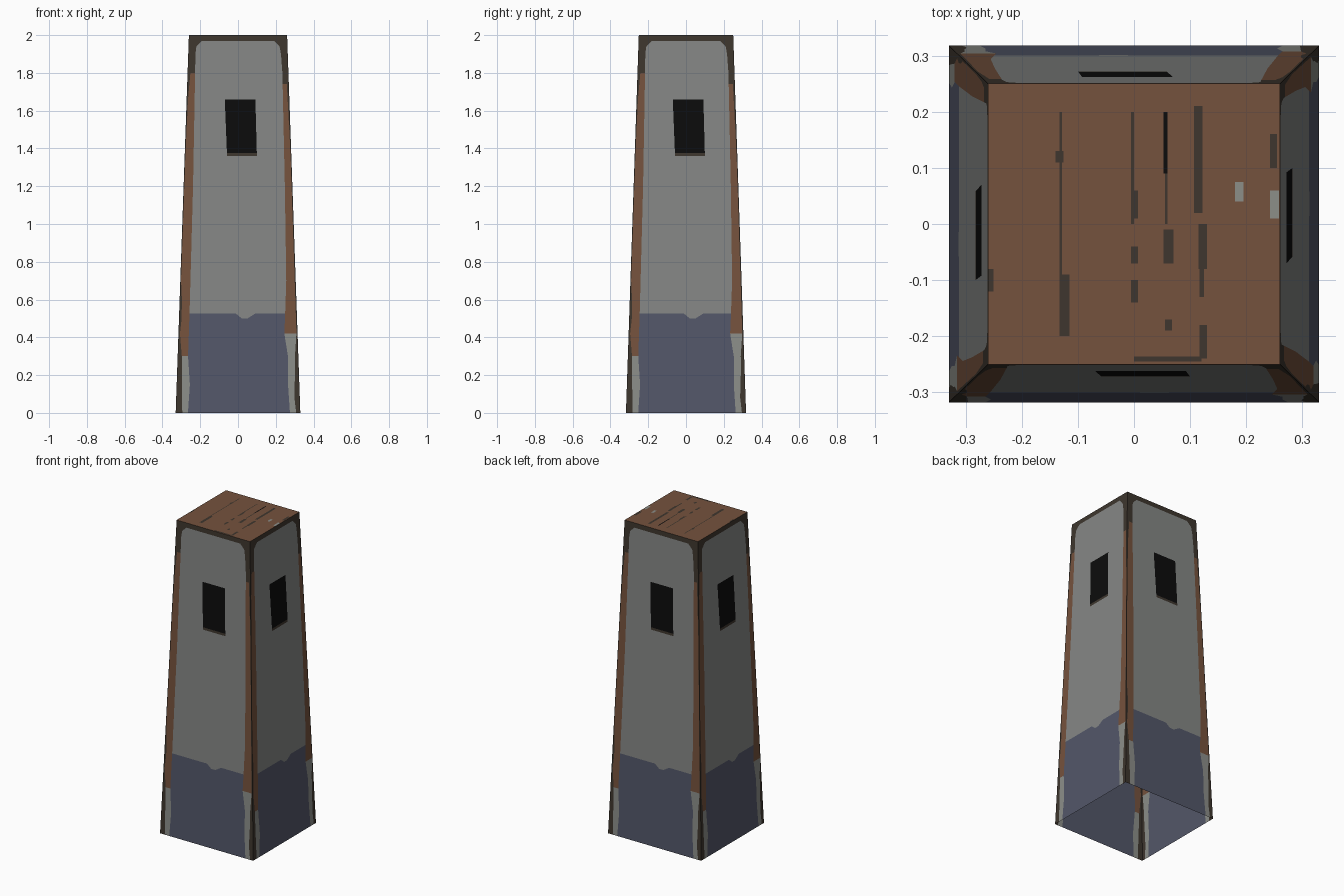
import bpy
import bmesh
from math import cos, sin, pi

default_cube = bpy.data.objects.get("Cube")
if default_cube:
    bpy.data.objects.remove(default_cube, do_unlink=True)


def srgb(value):
    c = value / 255
    return c / 12.92 if c <= 0.04045 else ((c + 0.055) / 1.055) ** 2.4


def make_material(name, rgb):
    material = bpy.data.materials.new(name)
    colour = [srgb(v) for v in rgb] + [1.0]
    material.diffuse_color = colour
    material.use_nodes = True
    shader = next(n for n in material.node_tree.nodes if n.type == "BSDF_PRINCIPLED")
    shader.inputs["Base Color"].default_value = colour
    shader.inputs["Roughness"].default_value = 0.9
    return material


GREY, BLUE, BROWN, DARK, BLACK, PALE = range(6)
materials = [
    make_material("plaster grey", (133, 135, 133)),
    make_material("slate blue", (83, 87, 105)),
    make_material("timber brown", (117, 82, 61)),
    make_material("weathered dark", (62, 54, 46)),
    make_material("window black", (12, 12, 12)),
    make_material("worn pale grey", (140, 142, 137)),
]


def grid_object(name, rows, colour_rule):
    """Skin a grid of points; colour_rule(row, column) picks each face's material."""
    bm = bmesh.new()
    verts = [[bm.verts.new(p) for p in row] for row in rows]
    for i in range(len(rows) - 1):
        for j in range(len(rows[i]) - 1):
            face = bm.faces.new((verts[i][j], verts[i][j + 1],
                                 verts[i + 1][j + 1], verts[i + 1][j]))
            face.material_index = colour_rule(i, j)
    mesh = bpy.data.meshes.new(name)
    bm.to_mesh(mesh)
    bm.free()
    for material in materials:
        mesh.materials.append(material)
    obj = bpy.data.objects.new(name, mesh)
    bpy.context.collection.objects.link(obj)
    return obj


def along(profile, z):
    """Interpolate a list of (height, value) pairs."""
    for (z0, a), (z1, b) in zip(profile, profile[1:]):
        if z <= z1:
            return a + (b - a) * (z - z0) / (z1 - z0)
    return profile[-1][1]


# Tapered body
HEIGHT = 2.0
BASE_X, TOP_X = 0.33, 0.26
BASE_Y, TOP_Y = 0.318, 0.25
BLUE_TOP, RIM = 0.525, 1.97
SILL, WINDOW_LOW, WINDOW_HIGH = 1.36, 1.375, 1.66

# Widths of the painted corner strips, measured in from each edge
left_dark = [(0, .035), (.15, .028), (.3, .022), (.42, .008), (.5, .014),
             (.6, .012), (.7, .004), (1.6, .004), (1.8, .015), (2, .02)]
left_trim = [(0, .065), (.15, .07), (.3, .055), (.525, .055), (1.2, .05),
             (1.8, .04), (1.9, .038), (1.94, .042), (1.97, .07), (2, .07)]
right_dark = [(0, .022), (.1, .03), (.2, .02), (.3, .018), (.42, .006),
              (1.4, .004), (1.8, .012), (2, .02)]
right_trim = [(0, .055), (.15, .06), (.3, .055), (.42, .07), (.525, .062),
              (.7, .05), (1.2, .04), (1.8, .032), (1.9, .036), (1.94, .042),
              (1.97, .07), (2, .07)]

# Middle column: chip in the blue paint below, window opening above
middle_left = [(0, 0), (.5, .02), (.525, -.01), (1.36, -.058), (1.66, -.07), (2, -.07)]
middle_right = [(0, .06), (.5, .05), (.525, .09), (1.36, .1), (1.66, .092), (2, .09)]

levels = [0, .08, .15, .22, .3, .36, .42, .5, BLUE_TOP, .6, .7, 1, 1.2,
          SILL, WINDOW_LOW, WINDOW_HIGH, 1.74, 1.8, 1.9, 1.94, RIM, HEIGHT]


def wall_colour(i, j):
    z = (levels[i] + levels[i + 1]) / 2
    if z > RIM or j in (0, 6):
        return DARK
    if j in (1, 5):
        pale_top, brown_top = (.3, 1.8) if j == 1 else (.42, 1.74)
        return PALE if z < pale_top else BROWN if z < brown_top else DARK
    if j == 3:
        if WINDOW_LOW < z < WINDOW_HIGH:
            return BLACK
        if SILL < z < WINDOW_LOW:
            return DARK
        if .5 < z < BLUE_TOP:
            return GREY
    return BLUE if z < BLUE_TOP else GREY


def wall_row(z, turn):
    t = z / HEIGHT
    half_x = BASE_X + (TOP_X - BASE_X) * t
    half_y = BASE_Y + (TOP_Y - BASE_Y) * t
    half, depth = (half_x, half_y) if turn % 2 == 0 else (half_y, half_x)
    across = [-half, along(left_dark, z) - half, along(left_trim, z) - half,
              along(middle_left, z), along(middle_right, z),
              half - along(right_trim, z), half - along(right_dark, z), half]
    c, s = round(cos(turn * pi / 2)), round(sin(turn * pi / 2))
    return [(u * c + depth * s, u * s - depth * c, z) for u in across]


# Four walls, open underneath
for turn, side in enumerate(("front", "left", "back", "right")):
    grid_object(side + "_wall", [wall_row(z, turn) for z in levels], wall_colour)

# Roof boards with worn streaks: x range, y range, colour
streaks = [
    (-.133, -.128, -.1, .2, DARK), (-.133, -.115, -.2, -.09, DARK),
    (-.14, -.126, .11, .13, DARK), (-.005, 0, 0, .2, DARK),
    (-.005, .007, -.14, -.1, DARK), (-.005, .007, -.07, -.04, DARK),
    (-.005, .007, .01, .06, DARK), (.053, .06, .09, .2, BLACK),
    (.055, .06, 0, .09, DARK), (.053, .07, -.07, -.01, DARK),
    (.055, .068, -.19, -.17, DARK), (.107, .122, .02, .21, DARK),
    (.115, .13, -.08, 0, DARK), (.117, .125, -.13, -.08, DARK),
    (.117, .13, -.24, -.18, DARK), (0, .12, -.245, -.236, DARK),
    (-.26, -.25, -.12, -.08, DARK), (.242, .255, .1, .16, DARK),
    (.18, .195, .04, .075, PALE), (.242, .258, .01, .06, PALE),
]
xs = sorted({-TOP_X, TOP_X} | {x for s in streaks for x in s[:2]})
ys = sorted({-TOP_Y, TOP_Y} | {y for s in streaks for y in s[2:4]})


def roof_colour(i, j):
    x, y = (xs[j] + xs[j + 1]) / 2, (ys[i] + ys[i + 1]) / 2
    for x0, x1, y0, y1, colour in streaks:
        if x0 < x < x1 and y0 < y < y1:
            return colour
    return BROWN


grid_object("roof", [[(x, y, HEIGHT) for x in xs] for y in ys], roof_colour)
